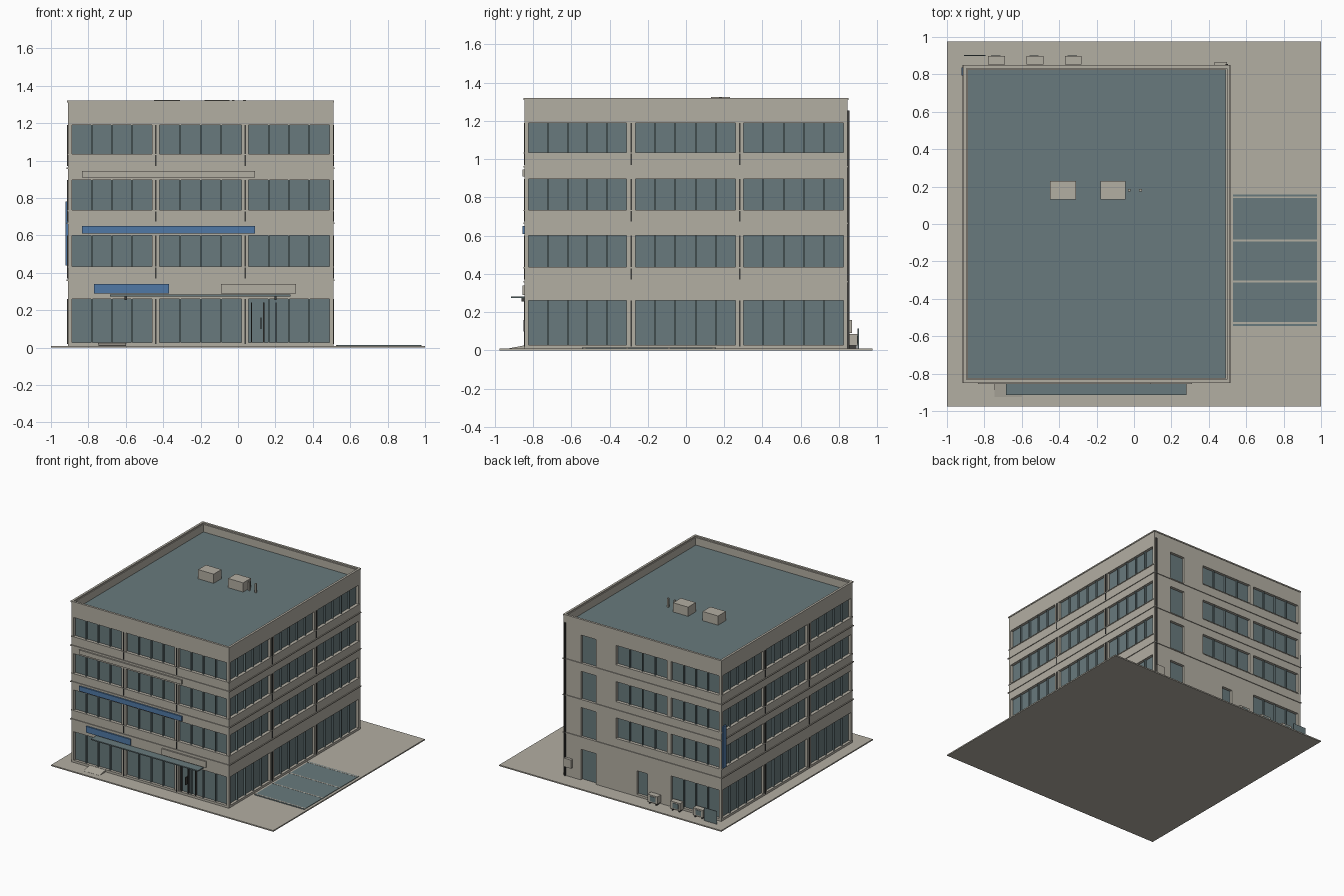
import bpy, bmesh

if "Cube" in bpy.data.objects:
    bpy.data.objects.remove(bpy.data.objects["Cube"])


def material(name, rgb):
    m = bpy.data.materials.new(name)
    m.diffuse_color = (*rgb, 1)
    m.use_nodes = True
    m.node_tree.nodes["Principled BSDF"].inputs["Base Color"].default_value = m.diffuse_color
    return m


WALL = material("warm concrete", (0.45, 0.425, 0.365))
GLASS = material("teal glass", (0.14, 0.195, 0.205))
BLUE = material("sign blue", (0.08, 0.19, 0.38))
DARK = material("dark metal", (0.05, 0.05, 0.047))


def boxes(name, mat, items):
    """One object from boxes given as (x0, x1, y0, y1, z0, z1)."""
    bm = bmesh.new()
    for x0, x1, y0, y1, z0, z1 in items:
        vs = bmesh.ops.create_cube(bm, size=1)["verts"]
        for v in vs:
            v.co.x = x1 if v.co.x > 0 else x0
            v.co.y = y1 if v.co.y > 0 else y0
            v.co.z = z1 if v.co.z > 0 else z0
    me = bpy.data.meshes.new(name)
    bm.to_mesh(me)
    bm.free()
    me.materials.append(mat)
    ob = bpy.data.objects.new(name, me)
    bpy.context.collection.objects.link(ob)
    return ob


def ring(t, z0, z1, out=0.0):
    """Four boxes around the footprint, t thick, pushed outward by out."""
    a, b, c, d = X0 - out, X1 + out, Y0 - out, Y1 + out
    return [(a, b, c, c + t, z0, z1), (a, b, d - t, d, z0, z1),
            (a, a + t, c + t, d - t, z0, z1), (b - t, b, c + t, d - t, z0, z1)]


X0, X1, Y0, Y1 = -0.91, 0.51, -0.845, 0.845
REC = 0.022                                    # window recess
WINDOWS = [(0.028, 0.26), (0.435, 0.60), (0.735, 0.895), (1.035, 1.19)]
LEDGES = [0.01, 0.36, 0.665, 0.96]
FRONT_BAYS = [(-0.89, -0.46), (-0.42, 0.02), (0.055, 0.49)]
SIDE_BAYS = [(-0.825, -0.31), (-0.265, 0.26), (0.30, 0.825)]
STAIR = (0.22, 0.355)                          # stairwell glazing on the back

# Site slab
boxes("ground_slab", WALL, [(-1, 1, -0.975, 0.975, 0, 0.01)])

# Glazed core, its top is the roof deck
boxes("glass_core", GLASS, [(X0 + REC, X1 - REC, Y0 + REC, Y1 - REC, 0.01, 1.25)])

# Solid floor bands, with a gap on the back for the stairwell glazing
bands = []
for (w0, w1), ledge in zip(WINDOWS, LEDGES):
    bands += [(X0, X1, Y0, Y1 - REC - 0.005, ledge, w0),
              (X0, STAIR[0], Y1 - REC - 0.005, Y1, ledge, w0),
              (STAIR[1], X1, Y1 - REC - 0.005, Y1, ledge, w0)]
for (w0, w1), top in zip(WINDOWS, LEDGES[1:] + [1.245]):
    bands.append((X0, X1, Y0, Y1, w1, top))
boxes("floor_bands", WALL, bands)
boxes("parapet", WALL, ring(0.02, 1.245, 1.31))
boxes("parapet_cap", WALL, ring(0.018, 1.31, 1.32, 0.004))

# Ledges and sills
trim = []
for z in LEDGES[1:]:
    trim += ring(0.012, z - 0.004, z + 0.004, 0.006)
boxes("ledges", WALL, trim)
sills = []
for w0, w1 in WINDOWS[1:]:
    e = 0.004
    sills += [(X0, X1, Y0 - e, Y0 + 0.01, w0 - 0.006, w0),
              (X0 - e, X0 + 0.01, Y0, Y1, w0 - 0.006, w0),
              (X1 - 0.01, X1 + e, Y0, Y1, w0 - 0.006, w0),
              (-0.89, 0.037, Y1 - 0.01, Y1 + e, w0 - 0.006, w0)]
boxes("window_sills", WALL, sills)

# Columns, mullions and joint fins, floor by floor
columns, mullions, fins = [], [], []
for i, (w0, w1) in enumerate(WINDOWS):
    # corner posts
    for x in (X0, X1 - REC):
        for y in (Y0, Y1 - REC):
            columns.append((x, x + REC, y, y + REC, w0, w1))
    f0 = LEDGES[i] + 0.01
    # front columns
    for a, b in zip(FRONT_BAYS, FRONT_BAYS[1:]):
        columns.append((a[1], b[0], Y0 + 0.002, Y0 + 0.04, w0, w1))
        c = (a[1] + b[0]) / 2
        fins.append((c - 0.004, c + 0.004, Y0 - 0.003, Y0 + 0.005, f0, w1))
    for a, b in FRONT_BAYS:
        for k in range(1, 4):
            x = a + (b - a) * k / 4
            mullions.append((x - 0.004, x + 0.004, Y0 + 0.008, Y0 + 0.03, w0, w1))
    # side columns on both flanks
    for xa, xb, s in ((X0 + 0.002, X0 + 0.04, -1), (X1 - 0.04, X1 - 0.002, 1)):
        for a, b in zip(SIDE_BAYS, SIDE_BAYS[1:]):
            columns.append((xa, xb, a[1], b[0], w0, w1))
            c = (a[1] + b[0]) / 2
            xf = X1 if s > 0 else X0
            fins.append((xf - 0.004, xf + 0.004, c - 0.004, c + 0.004, f0, w1))
        xm = X1 - 0.019 if s > 0 else X0 + 0.019
        for a, b in SIDE_BAYS:
            for k in range(1, 5):
                y = a + (b - a) * k / 5
                mullions.append((xm - 0.011, xm + 0.011, y - 0.004, y + 0.004, w0, w1))
    # back wall piers
    solids = [(STAIR[1], X1 - REC), (0.037, STAIR[0]), (-0.455, -0.42)]
    if i == 0:
        solids = [(STAIR[1], X1 - REC), (-0.15, STAIR[0]), (-0.455, -0.245)]
        columns.append((-0.245, -0.15, Y1 - 0.04, Y1, 0.22, w1))
    for a, b in solids:
        columns.append((a, b, Y1 - 0.04, Y1, w0, w1))
    for a, b in ((-0.42, 0.037), (-0.89, -0.455)):
        if i == 0 and b > 0:
            continue
        for k in range(1, 4):
            x = a + (b - a) * k / 4
            mullions.append((x - 0.004, x + 0.004, Y1 - 0.03, Y1 - 0.008, w0, w1))
boxes("columns", WALL, columns)
boxes("mullions", GLASS, mullions)
boxes("joint_fins", DARK, fins)

# Entrance door frame and handle
boxes("door_frame", DARK, [(x, x + 0.006, Y0 + 0.004, Y0 + 0.03, 0.028, 0.24)
                           for x in (0.07, 0.135, 0.20)])
boxes("door_handle", DARK, [(0.12, 0.125, Y0 - 0.006, Y0 + 0.02, 0.10, 0.16)])

# Entrance canopy with brackets
boxes("canopy", GLASS, [(-0.685, 0.28, -0.915, Y0, 0.274, 0.283)])
boxes("canopy_brackets", DARK, [(x - 0.006, x + 0.006, -0.86, Y0, 0.255, 0.276)
                                for x in (-0.6, 0.2)])

# Front and side signs
boxes("blue_signs", BLUE, [(-0.77, -0.37, Y0 - 0.011, Y0, 0.29, 0.34),
                           (-0.835, 0.09, Y0 - 0.011, Y0, 0.61, 0.65)])
boxes("pale_signs", WALL, [(-0.09, 0.31, Y0 - 0.011, Y0, 0.29, 0.34),
                           (-0.835, 0.09, Y0 - 0.011, Y0, 0.91, 0.945)])
boxes("side_sign", BLUE, [(X0 - 0.012, X0, 0.795, 0.838, 0.44, 0.78)])

# Entrance ramp, front edge lowered to the ground
ramp = boxes("entrance_ramp", WALL, [(-0.745, -0.60, -0.925, Y0, 0.005, 0.026)])
for v in ramp.data.vertices:
    if v.co.y < -0.9 and v.co.z > 0.02:
        v.co.z = 0.011

# Parking bays as thin plates with pale dividing lines
boxes("parking_surface", GLASS, [(0.53, 0.978, a, b, 0.009, 0.014) for a, b in
                                 ((-0.545, -0.535), (-0.525, -0.312), (-0.302, -0.093),
                                  (-0.083, 0.138), (0.148, 0.157))])
boxes("parking_lines", WALL, [(0.525, 0.98, a, b, 0.009, 0.015) for a, b in
                              ((-0.535, -0.525), (-0.312, -0.302),
                               (-0.093, -0.083), (0.138, 0.148))])

# Roof plant and vents
boxes("roof_units", WALL, [(a, b, 0.13, 0.23, 1.25, 1.325)
                           for a, b in ((-0.45, -0.31), (-0.18, -0.045))])
boxes("roof_vents", WALL, [(x - 0.007, x + 0.007, 0.173, 0.187, 1.25, 1.323)
                           for x in (-0.025, 0.035)])

# Rear services: cooling units, meter box, screen and downpipe
units = (-0.78, -0.575, -0.37)
boxes("cooling_units", WALL, [(x, x + 0.09, 0.852, 0.897, 0.025, 0.085) for x in units])
boxes("cooling_grilles", GLASS, [(x + 0.015, x + 0.065, 0.896, 0.9, 0.035, 0.075)
                                 for x in units])
boxes("cooling_feet", DARK, [(x + d, x + d + 0.008, 0.855, 0.892, 0.01, 0.025)
                             for x in units for d in (0.01, 0.07)])
boxes("meter_box", WALL, [(0.43, 0.498, Y1, 0.867, 0.09, 0.16)])
boxes("rear_screen", GLASS, [(-0.91, -0.795, 0.898, 0.904, 0.01, 0.115)])
boxes("downpipe", DARK, [(0.49, 0.502, Y1, 0.855, 0.01, 1.255)])
